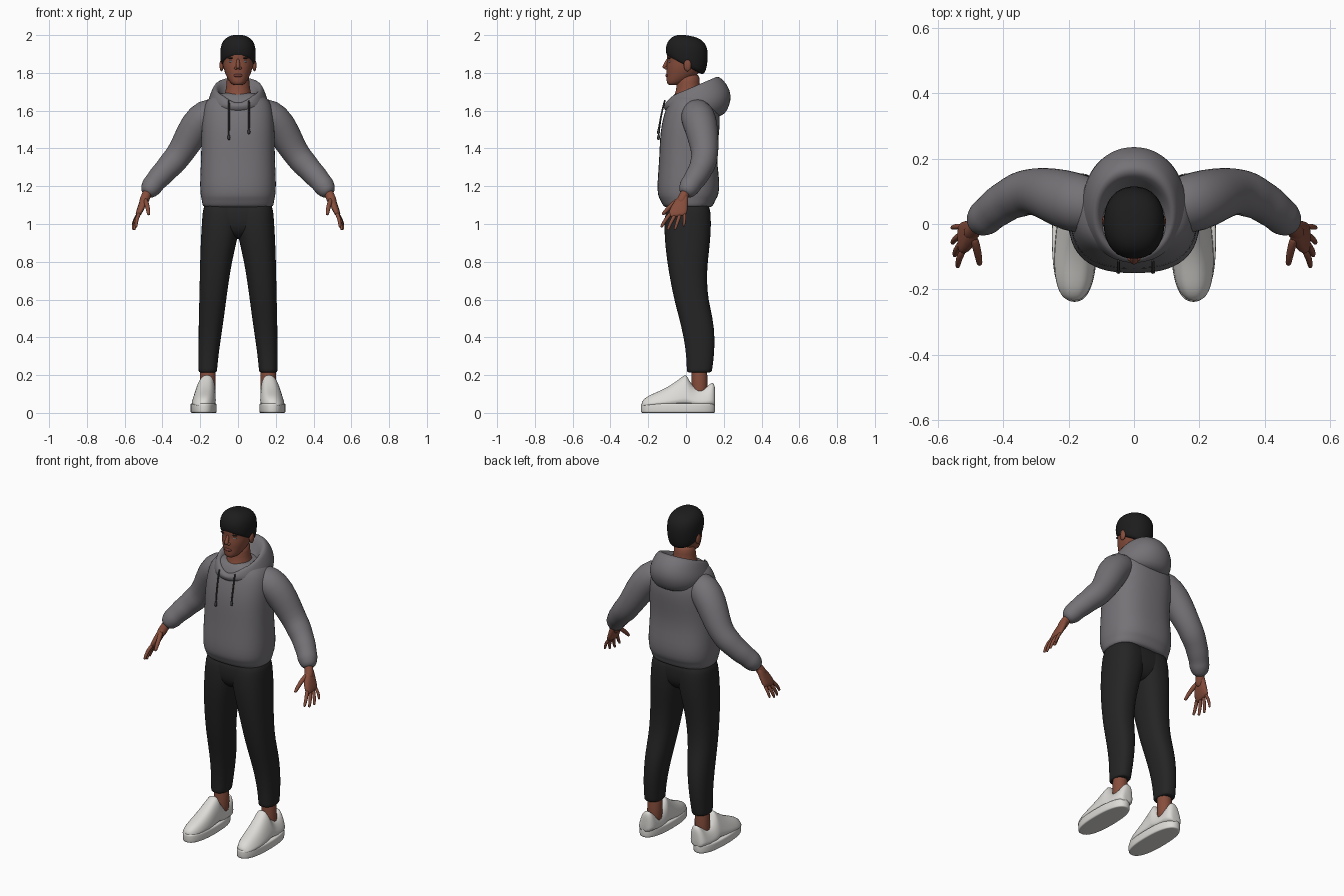
import bpy, bmesh, math
from mathutils import Vector

def material(name, rgb):
    m = bpy.data.materials.new(name)
    m.diffuse_color = (*rgb, 1)
    return m

SKIN = material("brown skin", (0.24, 0.075, 0.045))
HAIR = material("black hair", (0.012, 0.012, 0.012))
GREY = material("grey fabric", (0.18, 0.17, 0.185))
DARK = material("charcoal fabric", (0.018, 0.018, 0.018))
CORD = material("dark grey cord", (0.05, 0.05, 0.055))
WHITE = material("off white leather", (0.72, 0.71, 0.68))
LIP = material("lip brown", (0.17, 0.045, 0.035))
EYE = material("pale blue eye", (0.35, 0.42, 0.5))

def loft(name, rings, mat, mirror=False, sub=1):
    """Skin a list of equal-length point rings, capped at both ends."""
    bm = bmesh.new()
    vs = [[bm.verts.new(p) for p in r] for r in rings]
    n = len(vs[0])
    for a, b in zip(vs, vs[1:]):
        for i in range(n):
            bm.faces.new((a[i], a[(i + 1) % n], b[(i + 1) % n], b[i]))
    bm.faces.new(vs[0][::-1])
    bm.faces.new(vs[-1])
    bmesh.ops.recalc_face_normals(bm, faces=bm.faces)
    for f in bm.faces:
        f.smooth = True
    me = bpy.data.meshes.new(name)
    bm.to_mesh(me)
    bm.free()
    me.materials.append(mat)
    ob = bpy.data.objects.new(name, me)
    bpy.context.collection.objects.link(ob)
    if mirror:
        ob.modifiers.new("mirror", 'MIRROR').use_mirror_merge = False
    if sub:
        ob.modifiers.new("smooth", 'SUBSURF').levels = sub
        ob.modifiers["smooth"].render_levels = sub
    return ob

def spow(v, e):
    return math.copysign(abs(v) ** e, v)

def ring(x0, x1, yf, yb, zf, zb=None, n=2.3, count=28, vee=0):
    """Horizontal superellipse ring, tilted from zf at the front to zb at the back."""
    zb = zf if zb is None else zb
    pts = []
    for i in range(count):
        t = 2 * math.pi * i / count
        c, s = spow(math.cos(t), 2 / n), spow(math.sin(t), 2 / n)
        z = zf + (zb - zf) * (s + 1) / 2 - vee * max(0, -s) ** 8
        pts.append(((x0 + x1) / 2 + c * (x1 - x0) / 2, (yf + yb) / 2 + s * (yb - yf) / 2, z))
    return pts

def tube(name, path, mat, mirror=False, count=12, sub=1):
    """Round tube through (x, y, z, radius) points with rounded ends."""
    p = [Vector(q[:3]) for q in path]
    rings = []
    for i, q in enumerate(path):
        d = (p[min(i + 1, len(p) - 1)] - p[max(i - 1, 0)]).normalized()
        u = Vector((0, 1, 0)) if abs(d.y) < 0.9 else Vector((1, 0, 0))
        u = (u - d * u.dot(d)).normalized()
        v = d.cross(u)

        def circle(off, r):
            return [p[i] + d * off + (u * math.cos(a) + v * math.sin(a)) * r
                    for a in (2 * math.pi * k / count for k in range(count))]
        r = q[3]
        if i == 0:
            rings.append(circle(-r * .4, r * .55))
        rings.append(circle(0, r))
        if i == len(p) - 1:
            rings.append(circle(r * .4, r * .55))
    return loft(name, rings, mat, mirror, sub)

def blob(name, c, s, mat, mirror=False):
    """Ellipsoid at c with half-sizes s."""
    rings = [[(c[0] + s[0] * math.sin(b) * math.cos(a), c[1] + s[1] * math.sin(b) * math.sin(a),
               c[2] + s[2] * math.cos(b)) for a in (2 * math.pi * k / 16 for k in range(16))]
             for b in (math.pi * (j + .15) / 8.3 for j in range(9))]
    return loft(name, rings, mat, mirror, 0)

# Head and neck: z, half width, front y, back y
loft("head", [ring(-w, w, f, b, z, n=2.1) for z, w, f, b in (
    (1.735, .022, -.09, -.05), (1.742, .035, -.1, -.02), (1.76, .05, -.104, .02), (1.785, .063, -.102, .055),
    (1.81, .073, -.104, .078), (1.84, .08, -.104, .092), (1.865, .083, -.098, .1), (1.89, .085, -.104, .104),
    (1.93, .084, -.1, .104), (1.96, .07, -.08, .085), (1.98, .04, -.05, .05))], SKIN)
loft("neck", [ring(-w, w, f, b, z, n=2) for z, w, f, b in (
    (1.6, .085, -.085, .1), (1.66, .08, -.075, .095), (1.7, .066, -.052, .08),
    (1.75, .06, -.05, .07), (1.8, .06, -.04, .075))], SKIN)

# Face details
tube("nose", [(0, -.097, 1.87, .008), (0, -.108, 1.845, .011), (0, -.113, 1.828, .014)], SKIN)
blob("nostril", (.011, -.104, 1.825), (.009, .011, .008), SKIN, True)
blob("ear", (.087, .008, 1.84), (.011, .02, .032), SKIN, True)
blob("lips", (0, -.098, 1.786), (.025, .011, .009), LIP)
blob("eye", (.034, -.083, 1.86), (.014, .01, .006), EYE, True)
blob("eyebrow", (.036, -.087, 1.878), (.02, .01, .004), HAIR, True)

# Hair cap with a sloping hairline
loft("hair", [ring(-w, w, f, b, zf, zb, n=2.2) for zf, zb, w, f, b in (
    (1.888, 1.79, .076, -.088, .08), (1.889, 1.792, .088, -.102, .098), (1.91, 1.83, .093, -.107, .112),
    (1.935, 1.9, .095, -.108, .118), (1.962, 1.945, .089, -.1, .11), (1.988, 1.975, .07, -.08, .085),
    (2.001, 1.99, .042, -.05, .052), (2.003, 1.996, .015, -.02, .02))], HAIR)

# Hoodie body
loft("hoodie_body", [ring(-w, w, f, b, z, n=2.5) for z, w, f, b in (
    (1.088, .15, -.09, .11), (1.09, .182, -.114, .136), (1.1, .19, -.125, .146), (1.135, .194, -.14, .16),
    (1.145, .198, -.148, .17), (1.19, .202, -.153, .178), (1.25, .201, -.15, .176), (1.35, .196, -.142, .162),
    (1.45, .195, -.139, .172), (1.52, .195, -.131, .18), (1.58, .19, -.117, .18), (1.63, .18, -.1, .168),
    (1.665, .158, -.083, .148), (1.69, .115, -.06, .115), (1.695, .07, -.04, .08))], GREY)

# Hood: outer bulge, rim, then back down inside
loft("hood", [ring(-w, w, f, b, zf, zb, n=2.1, vee=v) for zf, zb, w, f, b, v in (
    (1.59, 1.56, .12, -.09, .16, 0), (1.61, 1.58, .15, -.113, .208, .01), (1.63, 1.625, .162, -.12, .23, .01),
    (1.645, 1.68, .157, -.12, .243, .02), (1.662, 1.74, .142, -.116, .22, .03),
    (1.672, 1.787, .127, -.104, .175, .03), (1.668, 1.775, .108, -.088, .148, .03),
    (1.645, 1.72, .092, -.07, .12, .02), (1.63, 1.66, .07, -.05, .09, 0))], GREY)

# Sleeves, bunched near the cuff
tube("sleeve", [(.1, .05, 1.59, .075), (.165, .06, 1.578, .094), (.225, .08, 1.518, .09), (.28, .098, 1.415, .077),
                (.32, .1, 1.355, .07), (.352, .09, 1.318, .071), (.385, .075, 1.283, .062), (.415, .055, 1.25, .063),
                (.44, .035, 1.222, .055), (.456, .02, 1.2, .058), (.468, .01, 1.182, .05),
                (.478, .002, 1.168, .043)], GREY, True, 20)

# Drawstrings with knotted ends
for side, x, end in (("left", -.048, 1.47), ("right", .058, 1.5)):
    tube(side + "_drawstring", [(x, -.112, 1.655, .005), (x, -.124, 1.61, .005),
                                (x, -.138, 1.54, .005), (x, -.145, end, .005)], CORD, False, 8)
    tube(side + "_cord_end", [(x, -.145, end, .008), (x, -.146, end - .022, .008)], CORD, False, 8)

# Hands: wrist, palm, then thumb and fingers as (knuckle, middle, tip)
tube("wrist", [(.468, .008, 1.19, .026), (.487, -.01, 1.15, .025), (.5, -.03, 1.115, .028)], SKIN, True)
palm = [ring(x - t, x + t, f, b, z, z + .012, n=2.6, count=16) for x, t, f, b, z in (
    (.487, .02, -.035, .014, 1.155), (.5, .021, -.066, .012, 1.115), (.515, .02, -.09, .01, 1.075),
    (.528, .016, -.093, .006, 1.045), (.531, .008, -.085, -.002, 1.034))]
loft("palm", palm, SKIN, True)
digits = {"thumb": ((.49, -.045, 1.125), (.478, -.088, 1.09), (.473, -.122, 1.052), .013),
          "index_finger": ((.524, -.081, 1.055), (.538, -.11, 1.022), (.54, -.13, .985), .0105),
          "middle_finger": ((.528, -.057, 1.05), (.546, -.08, 1.01), (.549, -.096, .971), .0105),
          "ring_finger": ((.529, -.032, 1.05), (.55, -.046, 1.01), (.556, -.058, .973), .01),
          "little_finger": ((.527, -.008, 1.055), (.55, -.008, 1.02), (.557, -.012, .99), .009)}
for name, (a, b, c, r) in digits.items():
    tube(name, [(*a, r * 1.15), (*b, r), (*c, r * .8)], SKIN, True, 8)

# Trousers: one mirrored leg plus a pelvis filling the seat
loft("trouser_leg", [ring(xi, xo, f, b, z, n=2.4) for z, xi, xo, f, b in (
    (1.13, -.02, .178, -.095, .12), (1.06, -.02, .188, -.11, .131), (1.0, -.012, .192, -.115, .133),
    (.92, .004, .197, -.114, .13), (.8, .032, .201, -.1, .115), (.7, .048, .203, -.083, .11),
    (.6, .062, .205, -.063, .118), (.5, .075, .208, -.036, .143), (.4, .09, .209, -.012, .153),
    (.3, .104, .209, .002, .149), (.225, .111, .209, .004, .138), (.215, .112, .208, .005, .136),
    (.213, .13, .19, .025, .115))], DARK, True)
loft("trouser_seat", [ring(-w, w, f, b, z, n=2.6) for z, w, f, b in (
    (1.13, .178, -.098, .122), (1.06, .186, -.11, .13), (.99, .17, -.11, .128),
    (.95, .1, -.09, .105), (.92, .04, -.05, .07))], DARK)

# Ankles
tube("ankle", [(.162, .072, .09, .044), (.16, .072, .15, .043), (.16, .07, .25, .043)], SKIN, True, 16)

# Shoe sole, then upper lofted from heel to toe as (y, centre x, half width, height)
loft("shoe_sole", [ring(.182 - w, .182 + w, -.24 + d, .156 - d, z, n=2.4) for z, w, d in (
    (0, .055, .014), (0, .067, .003), (.005, .07, 0), (.045, .07, 0), (.05, .068, .002), (.052, .05, .02))],
    WHITE, True)

def arch(y, cx, w, h):
    """Boxy dome section leaning inward toward the top."""
    pts = []
    for k in range(17):
        t = math.pi * k / 16
        s = spow(math.sin(t), .75)
        pts.append((cx + w * spow(math.cos(t), .75) * (1 - .2 * s) - .018 * s * h / .2, y, .035 + (h - .035) * s))
    return pts

loft("shoe_upper", [arch(*a) for a in (
    (.155, .178, .025, .12), (.15, .178, .04, .155), (.135, .178, .052, .163), (.115, .178, .057, .14),
    (.08, .179, .06, .126), (.045, .18, .062, .132), (.02, .181, .063, .165), (.002, .181, .063, .205),
    (-.01, .182, .063, .2), (-.05, .183, .066, .168), (-.1, .184, .068, .135), (-.15, .185, .065, .112),
    (-.19, .186, .056, .095), (-.22, .187, .04, .077), (-.235, .187, .02, .056))], WHITE, True)
